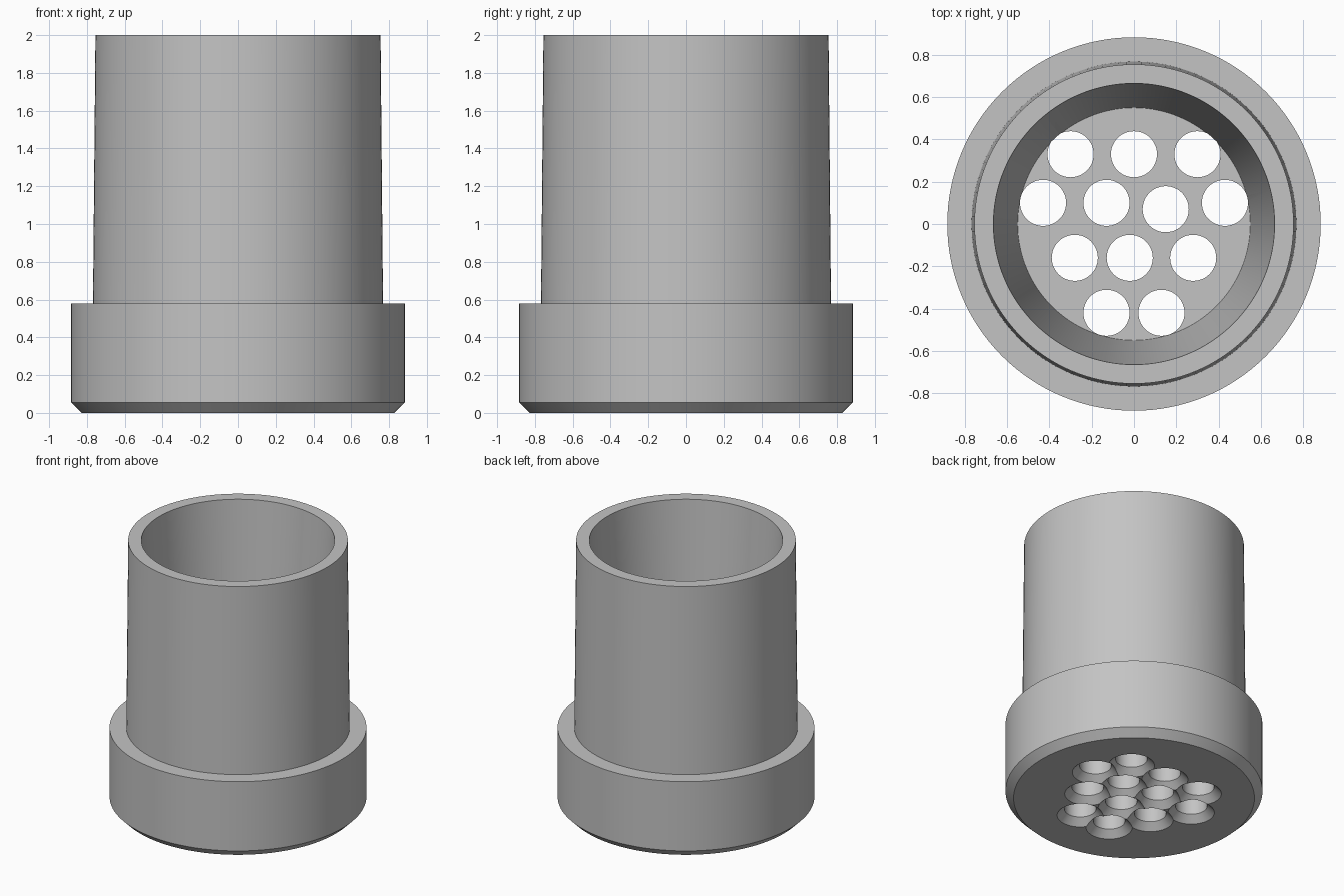
import bpy, bmesh, math

cube = bpy.data.objects.get("Cube")
if cube:
    bpy.data.objects.remove(cube, do_unlink=True)


def lathe(name, profile, steps, centre=(0, 0)):
    """Revolve (radius, z) points, which start and end on the axis, about z."""
    bm = bmesh.new()
    verts = [bm.verts.new((r, 0, z)) for r, z in profile]
    edges = [bm.edges.new(pair) for pair in zip(verts, verts[1:])]
    bmesh.ops.spin(bm, geom=verts + edges, cent=(0, 0, 0), axis=(0, 0, 1),
                   angle=math.tau, steps=steps, use_merge=False)
    bmesh.ops.remove_doubles(bm, verts=bm.verts, dist=1e-5)
    bmesh.ops.recalc_face_normals(bm, faces=bm.faces)
    mesh = bpy.data.meshes.new(name)
    bm.to_mesh(mesh)
    bm.free()
    obj = bpy.data.objects.new(name, mesh)
    obj.location = (*centre, 0)
    bpy.context.collection.objects.link(obj)
    return obj


FLOOR = 0.2

# Tapered cup with a chamfered base collar
cup = lathe("strainer_cup", [
    (0, 0), (0.828, 0), (0.883, 0.055), (0.883, 0.58), (0.768, 0.58),
    (0.755, 2), (0.665, 2), (0.55, FLOOR), (0, FLOOR)], 128)

grey = bpy.data.materials.new("plain_grey")
grey.use_nodes = True
colour = (0.55, 0.55, 0.55, 1)
grey.diffuse_color = colour
grey.node_tree.nodes["Principled BSDF"].inputs["Base Color"].default_value = colour
cup.data.materials.append(grey)

# Drain holes in rows, countersunk from below
rows = {0.33: (-0.3, 0, 0.3), 0.1: (-0.43, -0.13, 0.43), 0.07: (0.15,),
        -0.16: (-0.28, -0.02, 0.28), -0.42: (-0.13, 0.13)}
bpy.context.view_layer.objects.active = cup
cup.select_set(True)
for y, xs in rows.items():
    for x in xs:
        cutter = lathe("hole_cutter", [
            (0, -0.02), (0.179, -0.02), (0.109, 0.05),
            (0.109, FLOOR + 0.03), (0, FLOOR + 0.03)], 48, (x, y))
        cutter.hide_render = True
        cutter.data.materials.append(grey)
        mod = cup.modifiers.new("drain_hole", 'BOOLEAN')
        mod.operation = 'DIFFERENCE'
        mod.solver = 'EXACT'
        mod.object = cutter
        bpy.ops.object.modifier_apply(modifier=mod.name)
        bpy.data.objects.remove(cutter, do_unlink=True)

bpy.ops.object.shade_smooth_by_angle(angle=math.radians(30))
